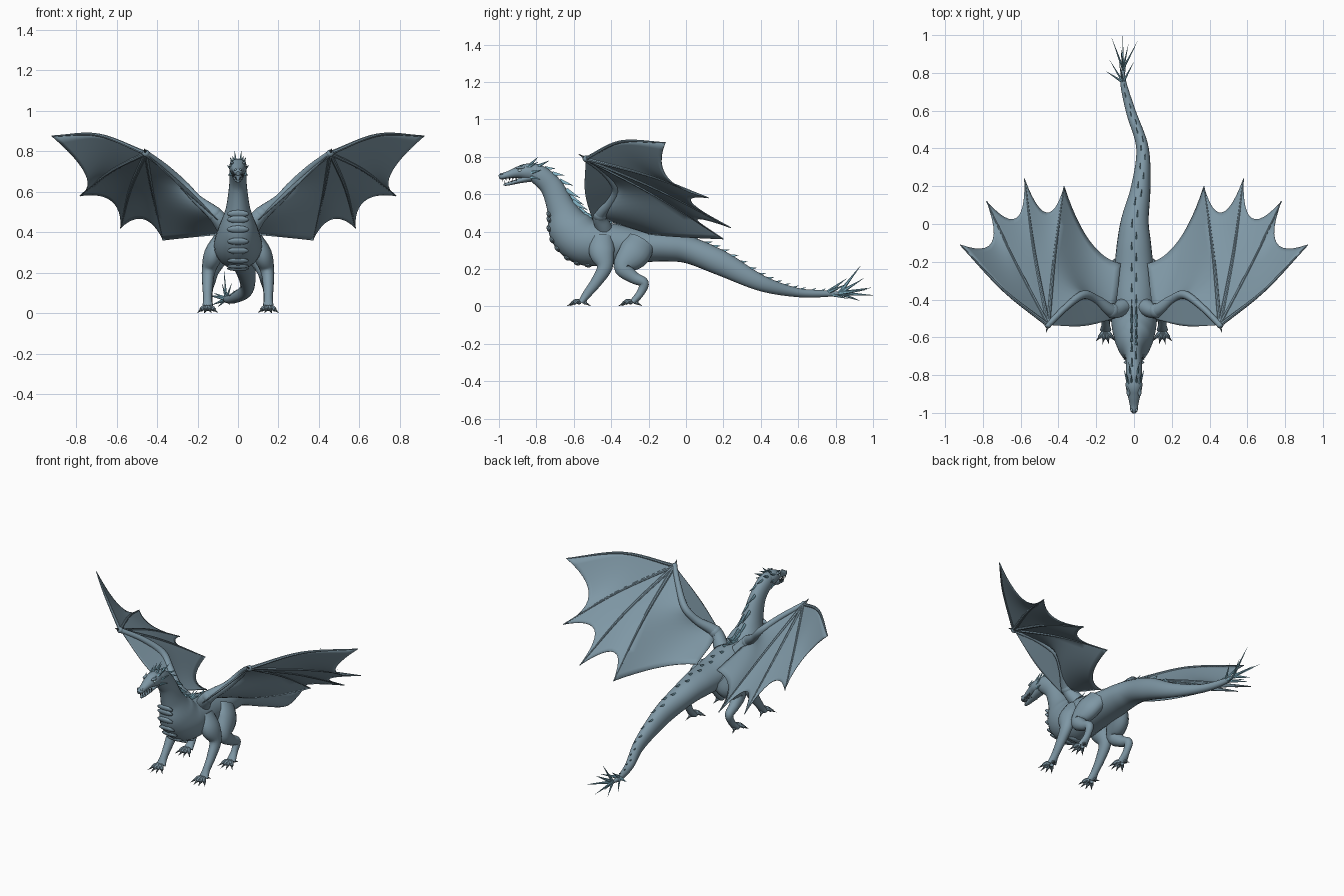
import bpy, bmesh, math
from mathutils import Vector, Matrix

cube = bpy.data.objects.get("Cube")
if cube:
    bpy.data.objects.remove(cube, do_unlink=True)

X, Z = Vector((1, 0, 0)), Vector((0, 0, 1))
made = []


def material(name, colour):
    mat = bpy.data.materials.new(name)
    mat.use_nodes = True
    rgba = (*colour, 1)
    mat.diffuse_color = rgba
    bsdf = mat.node_tree.nodes["Principled BSDF"]
    bsdf.inputs["Base Color"].default_value = rgba
    bsdf.inputs["Roughness"].default_value = 0.6
    return mat


hide = material("slate blue hide", (0.21, 0.31, 0.375))
ice = material("ice blue spines", (0.25, 0.50, 0.62))
claw = material("dark claws", (0.10, 0.14, 0.16))
eye = material("pale eyes", (0.5, 0.7, 0.75))


def finish(name, bm, mat, mirror=False, thickness=0):
    bmesh.ops.recalc_face_normals(bm, faces=bm.faces)
    mesh = bpy.data.meshes.new(name)
    bm.to_mesh(mesh)
    bm.free()
    mesh.materials.append(mat)
    obj = bpy.data.objects.new(name, mesh)
    bpy.context.collection.objects.link(obj)
    if thickness:
        solid = obj.modifiers.new("thickness", "SOLIDIFY")
        solid.thickness, solid.offset = thickness, 0
    if mirror:
        mod = obj.modifiers.new("mirror", "MIRROR")
        mod.use_mirror_merge = False
    made.append(obj)
    return obj


def curve(points, count):
    """Smooth curve through points of any dimension."""
    p = [Vector(q) for q in points]
    ext = [2 * p[0] - p[1]] + p + [2 * p[-1] - p[-2]]
    out = []
    for i in range(count + 1):
        s = i / count * (len(p) - 1)
        k = min(int(s), len(p) - 2)
        f = s - k
        a, b, c, d = ext[k:k + 4]
        out.append((2 * b + (c - a) * f + (2 * a - 5 * b + 4 * c - d) * f ** 2
                    + (3 * b - a - 3 * c + d) * f ** 3) / 2)
    return out


def tube(bm, points, ref=X, sides=16, steps=6):
    """Loft ellipses through (x, y, z, side radius, up radius)."""
    pts = curve(points, steps * (len(points) - 1))
    centres = [Vector(p[:3]) for p in pts]
    frames, rings = [], []
    for i, p in enumerate(pts):
        c = centres[i]
        t = (centres[min(i + 1, len(pts) - 1)] - centres[max(i - 1, 0)]).normalized()
        side = (ref - t * ref.dot(t)).normalized()
        up = side.cross(t)
        frames.append((c, t, up, p[4]))
        rings.append([bm.verts.new(c + side * p[3] * math.cos(a) + up * p[4] * math.sin(a))
                      for a in (math.tau * j / sides for j in range(sides))])
    for r, q in zip(rings, rings[1:]):
        for j in range(sides):
            k = (j + 1) % sides
            bm.faces.new((r[j], r[k], q[k], q[j]))
    bm.faces.new(rings[0])
    bm.faces.new(rings[-1])
    return frames


def spike(bm, base, tip, radius, flat=1.0, sides=6):
    """Pointed cone, optionally flattened sideways into a blade."""
    base, tip = Vector(base), Vector(tip)
    d = tip - base
    y = d.cross(X).normalized()
    rot = Matrix((y.cross(d.normalized()), y, d.normalized())).transposed().to_4x4()
    m = Matrix.Translation((base + tip) / 2) @ rot @ Matrix.Diagonal((flat, 1, 1, 1))
    bmesh.ops.create_cone(bm, cap_ends=True, segments=sides, radius1=radius,
                          radius2=radius * 0.04, depth=d.length, matrix=m)


def ball(bm, centre, size):
    m = Matrix.Translation(centre) @ Matrix.Diagonal((*size, 1))
    bmesh.ops.create_uvsphere(bm, u_segments=14, v_segments=8, radius=1, matrix=m)


# Neck, trunk and tail in one loft
bm = bmesh.new()
spine = tube(bm, [
    (0, -.86, .715, .03, .035), (0, -.80, .71, .042, .052), (0, -.72, .64, .043, .06),
    (0, -.665, .52, .06, .078), (0, -.62, .42, .095, .12), (0, -.54, .345, .118, .125),
    (0, -.40, .335, .115, .11), (0, -.25, .325, .105, .09), (0, -.1, .32, .09, .08),
    (.005, .02, .3, .073, .072), (.035, .19, .23, .052, .066), (.045, .4, .125, .033, .043),
    (-.015, .59, .075, .026, .025), (-.055, .74, .068, .017, .018), (-.06, .83, .07, .006, .006),
], sides=24, steps=8)
finish("body", bm, hide)

# Overlapping belly scutes on the chest
bm = bmesh.new()
walked = 0
for a, b in zip(spine, spine[1:]):
    walked += (b[0] - a[0]).length
    if walked > .028 and -.67 < b[0].y < -.50:
        walked = 0
        c, t, up, r = b
        m = Matrix.Translation(c - up * (r - .004)) @ Matrix((X, t, up)).transposed().to_4x4()
        bmesh.ops.create_uvsphere(bm, u_segments=12, v_segments=8, radius=1,
                                  matrix=m @ Matrix.Diagonal((.055, .02, .012, 1)))
finish("chest_scutes", bm, hide)

# Row of blades from nape to tail tip
bm = bmesh.new()
walked, flip = 0, 1
for a, b in zip(spine, spine[1:]):
    walked += (b[0] - a[0]).length
    c, t, up, r = b
    neck = math.exp(-((c.y + .62) / .13) ** 2)
    if walked > .043 - .012 * neck and -.79 < c.y < .74:
        walked, flip = 0, -flip
        length = .048 + .055 * neck - .022 * max(c.y, 0)
        base = c + up * (r - .006) + X * flip * min(.012, r * .2)
        spike(bm, base, base + (t * .8 + up * (.5 + .15 * neck)) * length,
              .010 + .006 * neck - .005 * max(c.y, 0), .5)
finish("back_spines", bm, ice)

# Fan of blades at the tail end
bm = bmesh.new()
for y, tips in ((.75, ((-.15, .81, .09), (.0, .86, .12), (-.08, .86, .15), (-.13, .87, .04), (-.04, .87, .04))),
                (.82, ((-.12, .99, .10), (.02, .97, .09), (-.07, .935, .22), (-.06, 1, .06),
                       (-.03, .95, .15), (-.10, .93, .03)))):
    for tip in tips:
        spike(bm, (-.058, y, .07), tip, .012, .6)
finish("tail_fan", bm, ice)

# Head with open jaw
bm = bmesh.new()
tube(bm, [(0, -.79, .71, .038, .045), (0, -.855, .72, .044, .043), (0, -.905, .715, .034, .029),
          (0, -.955, .702, .023, .019), (0, -.985, .695, .02, .017), (0, -1, .69, .01, .01)])
finish("skull", bm, hide)
bm = bmesh.new()
tube(bm, [(0, -.83, .69, .034, .024), (0, -.89, .672, .025, .014),
          (0, -.95, .655, .015, .009), (0, -.975, .65, .007, .005)])
finish("lower_jaw", bm, hide)
bm = bmesh.new()
for s in (1, -1):
    ball(bm, (s * .034, -.888, .727), (.007, .010, .007))
finish("eyes", bm, eye)
bm = bmesh.new()
for i in range(5):
    y = -.98 + i * .018
    spike(bm, (.014 + i * .003, y, .69), (.014 + i * .003, y, .668), .004)
    spike(bm, (.008 + i * .003, y + .012, .658), (.009 + i * .003, y + .01, .677), .003)
finish("teeth", bm, claw, mirror=True)
bm = bmesh.new()
ball(bm, (.03, -.885, .742), (.010, .028, .008))
ball(bm, (.012, -.985, .708), (.007, .010, .006))
finish("brows_and_nostrils", bm, hide, mirror=True)

# Crown and cheek spikes
bm = bmesh.new()
for x, y, z, dx, dy, dz in ((.012, -.84, .75, .004, .05, .05), (.028, -.85, .742, .012, .06, .03),
                            (.036, -.83, .715, .018, .06, .015), (.034, -.83, .69, .016, .05, -.01),
                            (.028, -.90, .735, .008, .03, .025), (.02, -.79, .75, .008, .06, .03)):
    spike(bm, (x, y, z), (x + dx, y + dy, z + dz), .010, .7)
finish("crown_spikes", bm, ice, mirror=True)

# Legs
legs = {
    "front_leg": [(.08, -.45, .37, .04, .06), (.12, -.45, .29, .048, .068), (.145, -.435, .21, .034, .042),
                  (.15, -.48, .13, .026, .03), (.15, -.53, .065, .022, .023), (.15, -.56, .022, .03, .017)],
    "hind_leg": [(.07, -.24, .34, .05, .08), (.11, -.28, .28, .055, .085), (.135, -.335, .21, .042, .052),
                 (.143, -.28, .155, .031, .033), (.147, -.225, .125, .025, .026),
                 (.147, -.245, .07, .02, .021), (.15, -.285, .022, .03, .017)],
}
for name, path in legs.items():
    bm, nails = bmesh.new(), bmesh.new()
    tube(bm, path)
    foot = Vector(path[-1][:3])
    for angle in (-40, -13, 13, 40, 165):
        a = math.radians(angle)
        d = Vector((math.sin(a), -math.cos(a), 0))
        reach = .05 if abs(angle) < 90 else .025
        p = [foot + d * .008, foot + d * reach * .6 + Z * .006, foot + d * reach - Z * .006]
        tube(bm, [(*q, w, w) for q, w in zip(p, (.013, .012, .010))], ref=Z, sides=8, steps=3)
        spike(nails, p[-1] - d * .004 + Z * .003, p[-1] + d * .03 - Z * .015, .008)
    finish(name, bm, hide, mirror=True)
    finish(name + "_claws", nails, claw, mirror=True)

# Wing arm and fingers
wrist, elbow, shoulder = (.455, -.535, .79), (.27, -.375, .635), (.115, -.46, .49)
flank = (.07, -.21, .39)
fingers = [[wrist, (.69, -.35, .88), (.92, -.11, .875)], [wrist, (.63, -.2, .70), (.78, .12, .58)],
           [wrist, (.53, -.14, .62), (.58, .24, .42)], [wrist, (.42, -.16, .59), (.37, .2, .36)]]
bm = bmesh.new()
arm = [(.06, -.44, .42), shoulder, (.2, -.40, .56), elbow, (.36, -.44, .72), wrist]
tube(bm, [(*p, r, r) for p, r in zip(arm, (.045, .036, .024, .022, .017, .015))], ref=Z)
ball(bm, shoulder, (.038, .04, .038))
ball(bm, wrist, (.018, .018, .018))
finish("wing_arm", bm, hide, mirror=True)
bm = bmesh.new()
for f in fingers:
    tube(bm, [(*p, r, r) for p, r in zip(f, (.011, .008, .003))], ref=Z, sides=8)
finish("wing_fingers", bm, hide, mirror=True)
bm = bmesh.new()
spike(bm, wrist, (.465, -.575, .815), .010)
finish("wing_claw", bm, claw, mirror=True)


def panel(bm, a, b, notch=None, across=12, along=18):
    """Skin stretched between two curves, with a scalloped outer edge."""
    a, b = curve(a, along), curve(b, along)
    pull = Vector(notch) - (a[-1] + b[-1]) / 2 if notch else Vector((0, 0, 0))
    grid = []
    for i in range(along + 1):
        u = i / along
        grid.append([bm.verts.new(a[i].lerp(b[i], v) + pull * 4 * v * (1 - v) * u * u)
                     for v in (j / across for j in range(across + 1))])
    for r, q in zip(grid, grid[1:]):
        for j in range(across):
            bm.faces.new((r[j], r[j + 1], q[j + 1], q[j]))


# Wing skin between the fingers, behind the arm and ahead of the elbow
bm = bmesh.new()
notches = [(.755, -.10, .69), (.625, .03, .555), (.465, .06, .465)]
for f, g, n in zip(fingers, fingers[1:], notches):
    panel(bm, f, g, n)
panel(bm, fingers[-1], [wrist, elbow, shoulder, flank], (.235, -.09, .375))
panel(bm, [wrist, elbow, shoulder], [wrist, (.27, -.54, .61), (.1, -.5, .46)])
bmesh.ops.remove_doubles(bm, verts=bm.verts, dist=.0005)
bmesh.ops.dissolve_degenerate(bm, edges=bm.edges, dist=.0001)
finish("wing_membrane", bm, hide, mirror=True, thickness=.004)

# Smooth shading with crisp edges kept
bpy.ops.object.select_all(action="DESELECT")
for obj in made:
    obj.select_set(True)
bpy.context.view_layer.objects.active = made[0]
bpy.ops.object.shade_smooth_by_angle(angle=math.radians(42))
